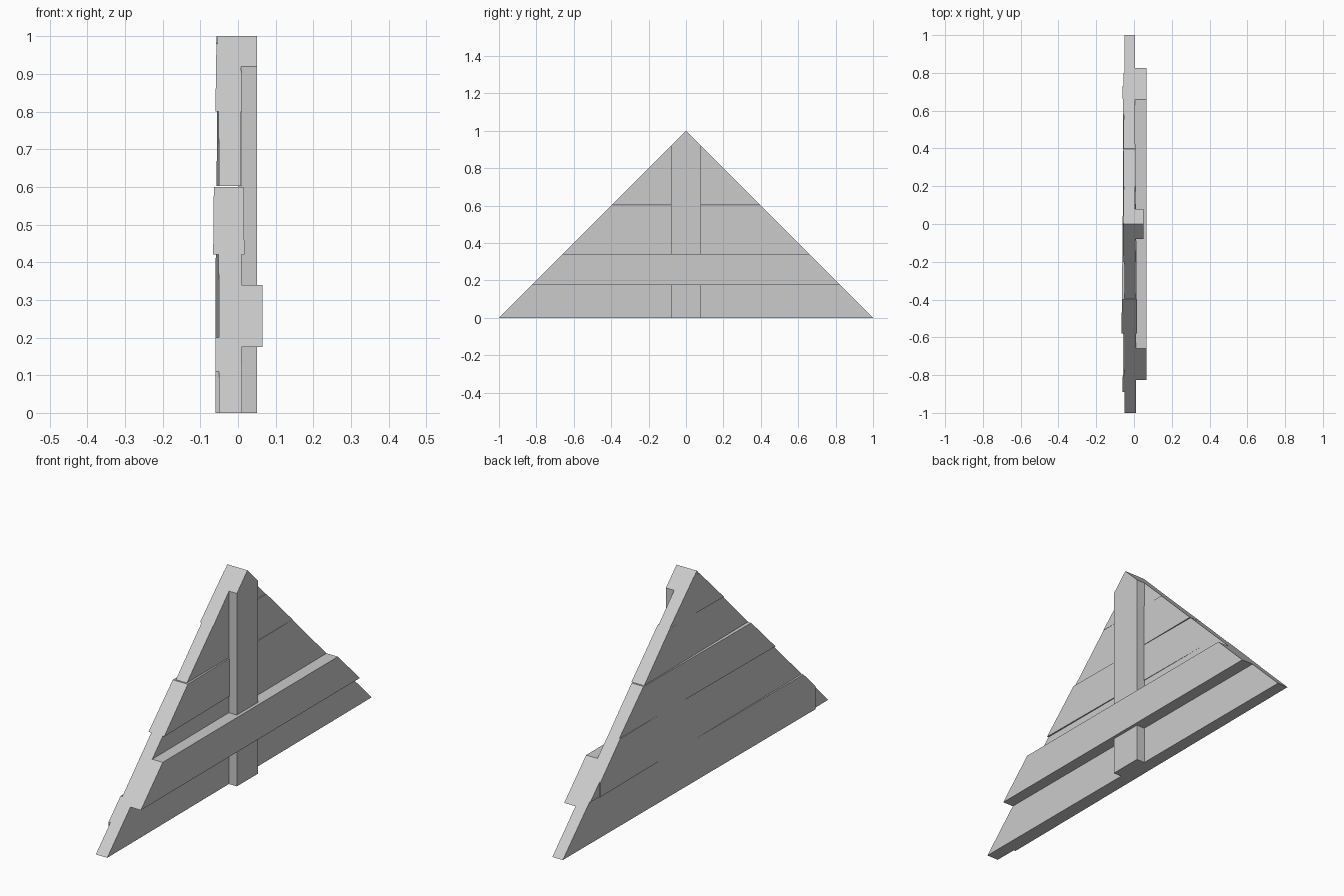
import bpy, bmesh

if "Cube" in bpy.data.objects:
    bpy.data.objects.remove(bpy.data.objects["Cube"])


def slab(name, outline, left, right):
    """Prism over a (y, z) outline; left/right give (back x, front x) at its two ends."""
    y0 = min(p[0] for p in outline)
    y1 = max(p[0] for p in outline)
    bm = bmesh.new()
    rings = []
    for side in (0, 1):
        ring = []
        for y, z in outline:
            t = (y - y0) / (y1 - y0)
            ring.append(bm.verts.new((left[side] * (1 - t) + right[side] * t, y, z)))
        rings.append(ring)
        bm.faces.new(ring)
    n = len(outline)
    for i in range(n):
        j = (i + 1) % n
        bm.faces.new((rings[0][i], rings[0][j], rings[1][j], rings[1][i]))
    bmesh.ops.recalc_face_normals(bm, faces=bm.faces)
    me = bpy.data.meshes.new(name)
    bm.to_mesh(me)
    bm.free()
    ob = bpy.data.objects.new(name, me)
    bpy.context.collection.objects.link(ob)
    return ob


def row(z0, z1):
    """Board outline cut to the 45 degree roof slope."""
    return [(z0 - 1, z0), (1 - z0, z0), (1 - z1, z1), (z1 - 1, z1)]


# Bottom board with a thinner split-off end
slab("board_1", [(-0.89, 0), (1, 0), (0.8, 0.2), (-0.8, 0.2), (-0.89, 0.11)],
     (-0.06, 0.01), (-0.05, 0.005))
slab("board_1_end", [(-1, 0), (-0.89, 0), (-0.89, 0.11)], (-0.05, 0.01), (-0.05, 0.01))

# Second board with a split-off end on the other side
slab("board_2", [(-0.8, 0.2), (0.73, 0.2), (0.73, 0.27), (0.58, 0.42), (-0.58, 0.42)],
     (-0.05, 0.01), (-0.06, 0.005))
slab("board_2_end", [(0.73, 0.2), (0.8, 0.2), (0.73, 0.27)], (-0.055, 0.005), (-0.055, 0.005))

# Upper boards, each slightly uneven in thickness
slab("board_3", row(0.42, 0.6), (-0.066, 0.017), (-0.054, 0.005))
slab("board_4", row(0.603, 0.8), (-0.05, 0.008), (-0.057, 0.01))
slab("board_5", row(0.8, 0.98), (-0.06, 0.01), (-0.054, 0.005))
slab("board_tip", [(-0.02, 0.98), (0.02, 0.98), (0, 1)], (-0.055, 0.003), (-0.058, 0.003))

# Upright post following the peak
slab("centre_post", [(-0.08, 0), (0.08, 0), (0.08, 0.92), (0, 1), (-0.08, 0.92)],
     (0, 0.05), (0, 0.05))

# Horizontal cross beam
slab("cross_beam", row(0.175, 0.34), (0, 0.065), (0, 0.065))
